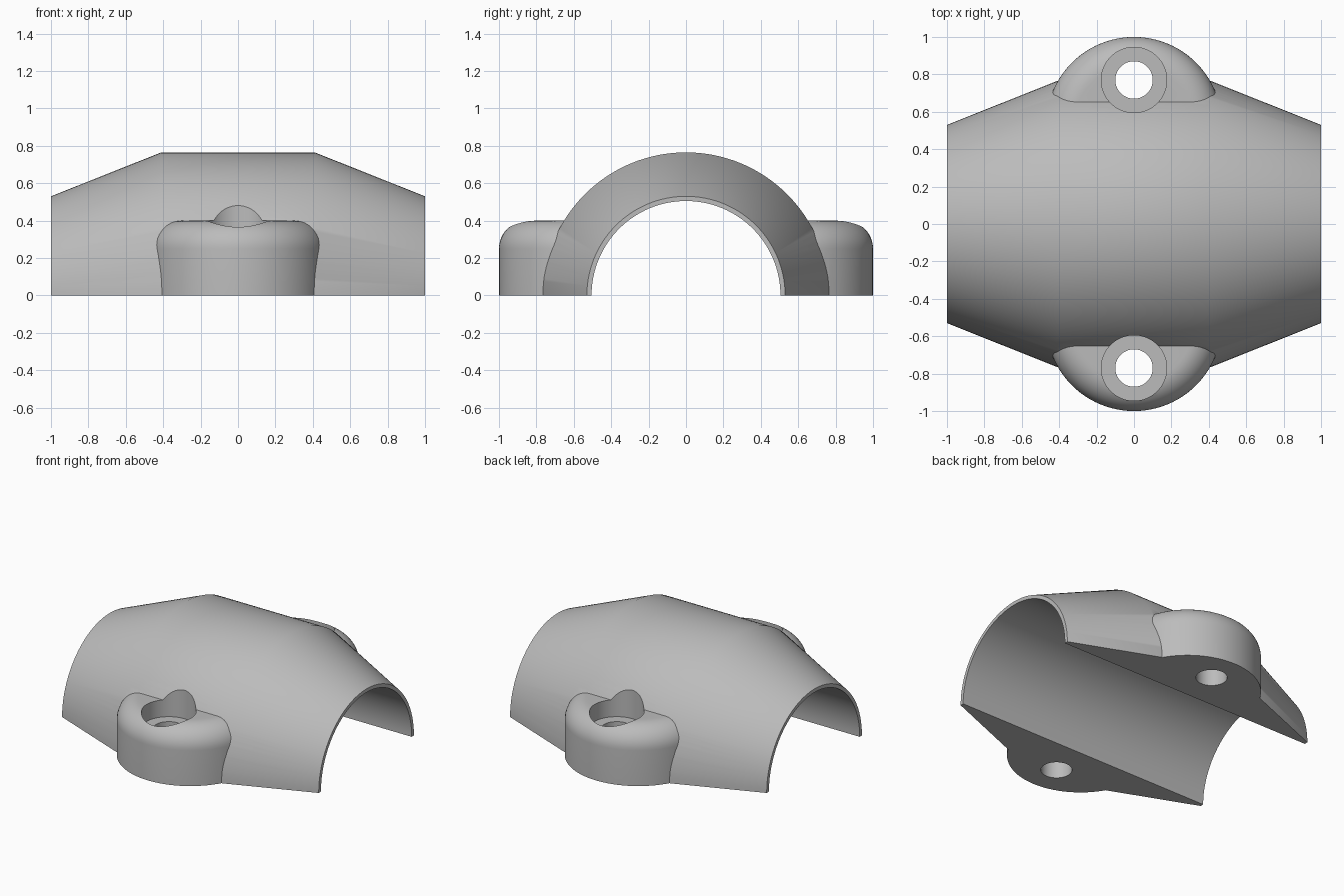
import bpy, bmesh, math
from mathutils import Matrix

if "Cube" in bpy.data.objects:
    bpy.data.objects.remove(bpy.data.objects["Cube"])

grey = bpy.data.materials.new("light grey")
grey.use_nodes = True
colour = (0.5, 0.5, 0.5, 1)
grey.diffuse_color = colour
grey.node_tree.nodes["Principled BSDF"].inputs["Base Color"].default_value = colour


def lathe(name, profile, matrix, steps=96):
    """Closed solid turned about local z from (radius, height) points."""
    bm = bmesh.new()
    rings = []
    for r, h in profile:
        rings.append([bm.verts.new((r * math.cos(2 * math.pi * i / steps),
                                    r * math.sin(2 * math.pi * i / steps), h))
                      for i in range(steps)])
    for a, b in zip(rings, rings[1:]):
        for i in range(steps):
            j = (i + 1) % steps
            bm.faces.new((a[i], a[j], b[j], b[i]))
    bm.faces.new(rings[0][::-1])
    bm.faces.new(rings[-1])
    bm.transform(matrix)
    return finish(name, bm)


def finish(name, bm):
    bmesh.ops.recalc_face_normals(bm, faces=bm.faces)
    mesh = bpy.data.meshes.new(name)
    bm.to_mesh(mesh)
    bm.free()
    mesh.materials.append(grey)
    obj = bpy.data.objects.new(name, mesh)
    bpy.context.collection.objects.link(obj)
    return obj


def combine(target, other, operation):
    """Apply a boolean and discard the helper."""
    mod = target.modifiers.new(operation.title(), 'BOOLEAN')
    mod.operation, mod.solver, mod.object = operation, 'EXACT', other
    bpy.context.view_layer.objects.active = target
    bpy.ops.object.modifier_apply(modifier=mod.name)
    bpy.data.objects.remove(other)


# Double-tapered sleeve lying along x
along_x = Matrix.Rotation(math.pi / 2, 4, 'Y')
shell = lathe("clamp_half", [(0.53, -1), (0.765, -0.41), (0.765, 0.41), (0.53, 1)],
              along_x, 128)

# Round bolt lugs with filleted tops
fillet = 0.15
lug_profile = [(0.47, -0.2)]
for i in range(13):
    a = math.pi / 2 * i / 12
    lug_profile.append((0.47 - fillet + fillet * math.cos(a), 0.25 + fillet * math.sin(a)))
for side in (-1, 1):
    combine(shell, lathe("lug", lug_profile, Matrix.Translation((0, side * 0.53, 0))), 'UNION')

# Pipe bore
combine(shell, lathe("bore", [(0.505, -1.2), (0.505, 1.2)], along_x, 128), 'DIFFERENCE')

# Stepped bolt holes
for side in (-1, 1):
    place = Matrix.Translation((0, side * 0.77, 0))
    steps = [(0.1, -0.5), (0.1, 0.28), (0.175, 0.28), (0.175, 1)]
    combine(shell, lathe("bolt_hole", steps, place, 64), 'DIFFERENCE')

# Flat mating face at the split line
bm = bmesh.new()
bmesh.ops.create_cube(bm, size=1, matrix=Matrix.Translation((0, 0, -1)) @ Matrix.Diagonal((3, 3, 2, 1)))
combine(shell, finish("split", bm), 'DIFFERENCE')

bpy.ops.object.select_all(action='DESELECT')
shell.select_set(True)
bpy.context.view_layer.objects.active = shell
bpy.ops.object.shade_smooth_by_angle(angle=math.radians(30))
